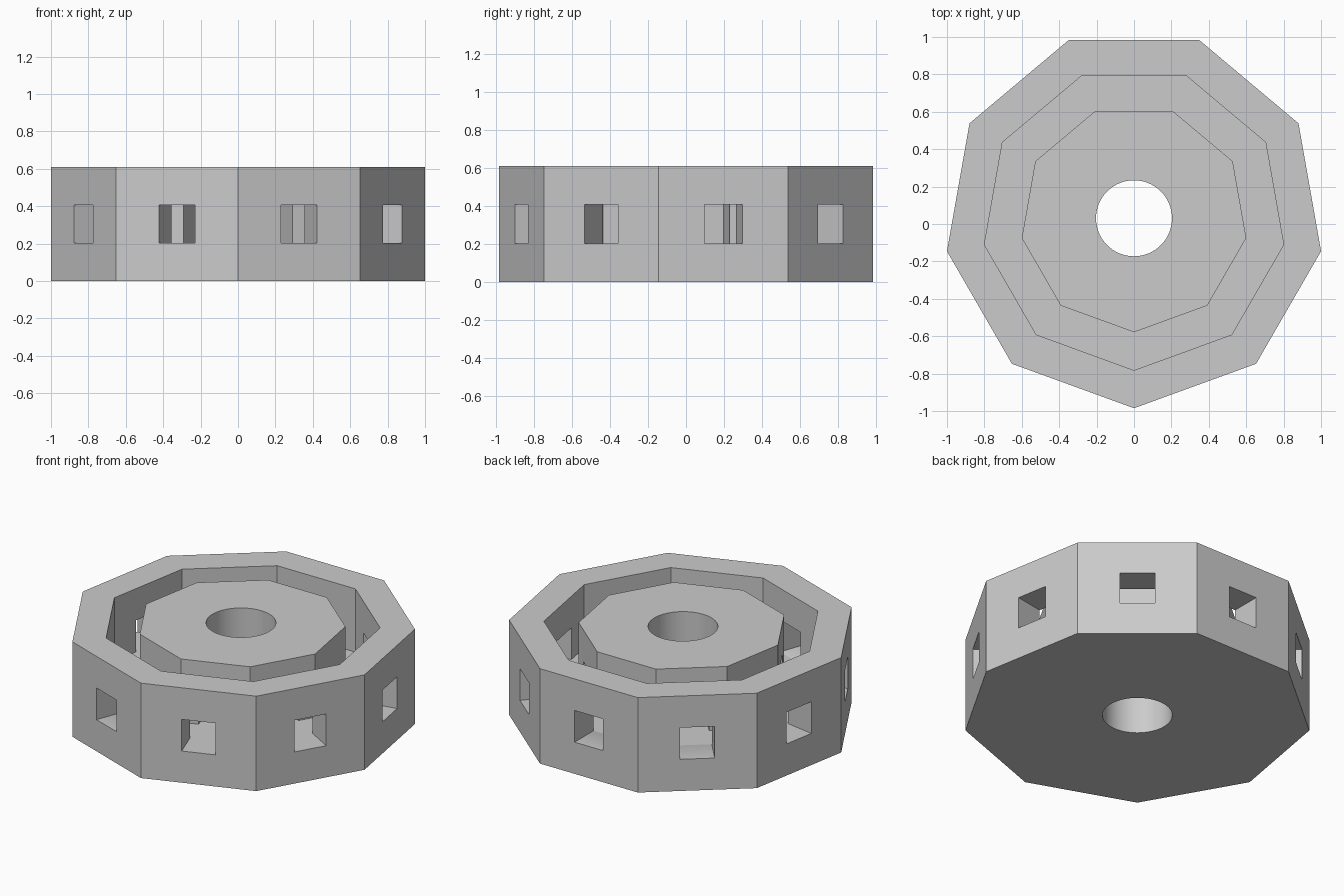
import bpy, bmesh, math
from mathutils import Matrix, Vector

old = bpy.data.objects.get("Cube")
if old:
    bpy.data.objects.remove(old, do_unlink=True)

U = 0.2031                      # module all sizes are built on
SIDES = 9
CENTER = Vector((0, 0.0306, 0))  # centres the odd-sided outline
STEP = 2 * math.pi / SIDES

grey = bpy.data.materials.new("plain grey")
grey.use_nodes = True
grey.diffuse_color = (0.6, 0.6, 0.6, 1)
grey.node_tree.nodes["Principled BSDF"].inputs["Base Color"].default_value = (0.6, 0.6, 0.6, 1)


def to_object(name, bm):
    bmesh.ops.recalc_face_normals(bm, faces=bm.faces)
    mesh = bpy.data.meshes.new(name)
    bm.to_mesh(mesh)
    bm.free()
    mesh.materials.append(grey)
    obj = bpy.data.objects.new(name, mesh)
    obj.location = CENTER
    bpy.context.collection.objects.link(obj)
    return obj


def turned_body(name, profile):
    """Nine-sided solid from (radius, height) points, capped at both ends."""
    bm = bmesh.new()
    rings = []
    for r, z in profile:
        angles = [-math.pi / 2 + k * STEP for k in range(SIDES)]
        rings.append([bm.verts.new((r * U * math.cos(a), r * U * math.sin(a), z * U))
                      for a in angles])
    for low, high in zip(rings, rings[1:]):
        for k in range(SIDES):
            n = (k + 1) % SIDES
            bm.faces.new((low[k], low[n], high[n], high[k]))
    bm.faces.new(rings[0])
    bm.faces.new(rings[-1])
    return to_object(name, bm)


# Outer wall, groove and raised hub in one profile
body = turned_body("nonagon_housing", [(5, 0), (5, 3), (4, 3), (4, 1), (3, 1), (3, 3)])

# Square ports through the wall and into the hub, one per side
bm = bmesh.new()
inner, outer = 0.385, 1.1
for k in range(SIDES):
    angle = -math.pi / 2 + (k + 0.5) * STEP
    place = (Matrix.Rotation(angle, 4, 'Z')
             @ Matrix.Translation(((inner + outer) / 2, 0, 1.5 * U))
             @ Matrix.Diagonal((outer - inner, U, U, 1)))
    bmesh.ops.create_cube(bm, size=1, matrix=place)
ports = to_object("port_cutter", bm)

# Round bore through the hub
bm = bmesh.new()
bmesh.ops.create_cone(bm, cap_ends=True, segments=64, radius1=U, radius2=U, depth=2,
                      matrix=Matrix.Translation((0, 0, 0.3)))
bore = to_object("bore_cutter", bm)

bpy.ops.object.select_all(action='DESELECT')
bpy.context.view_layer.objects.active = body
body.select_set(True)
for cutter in (ports, bore):
    cutter.hide_render = True
    cut = body.modifiers.new(cutter.name, 'BOOLEAN')
    cut.operation = 'DIFFERENCE'
    cut.solver = 'EXACT'
    cut.object = cutter
    bpy.ops.object.modifier_apply(modifier=cut.name)
    bpy.data.objects.remove(cutter, do_unlink=True)

# Smooth bore, crisp flat sides
bpy.ops.object.shade_smooth_by_angle(angle=math.radians(25))
